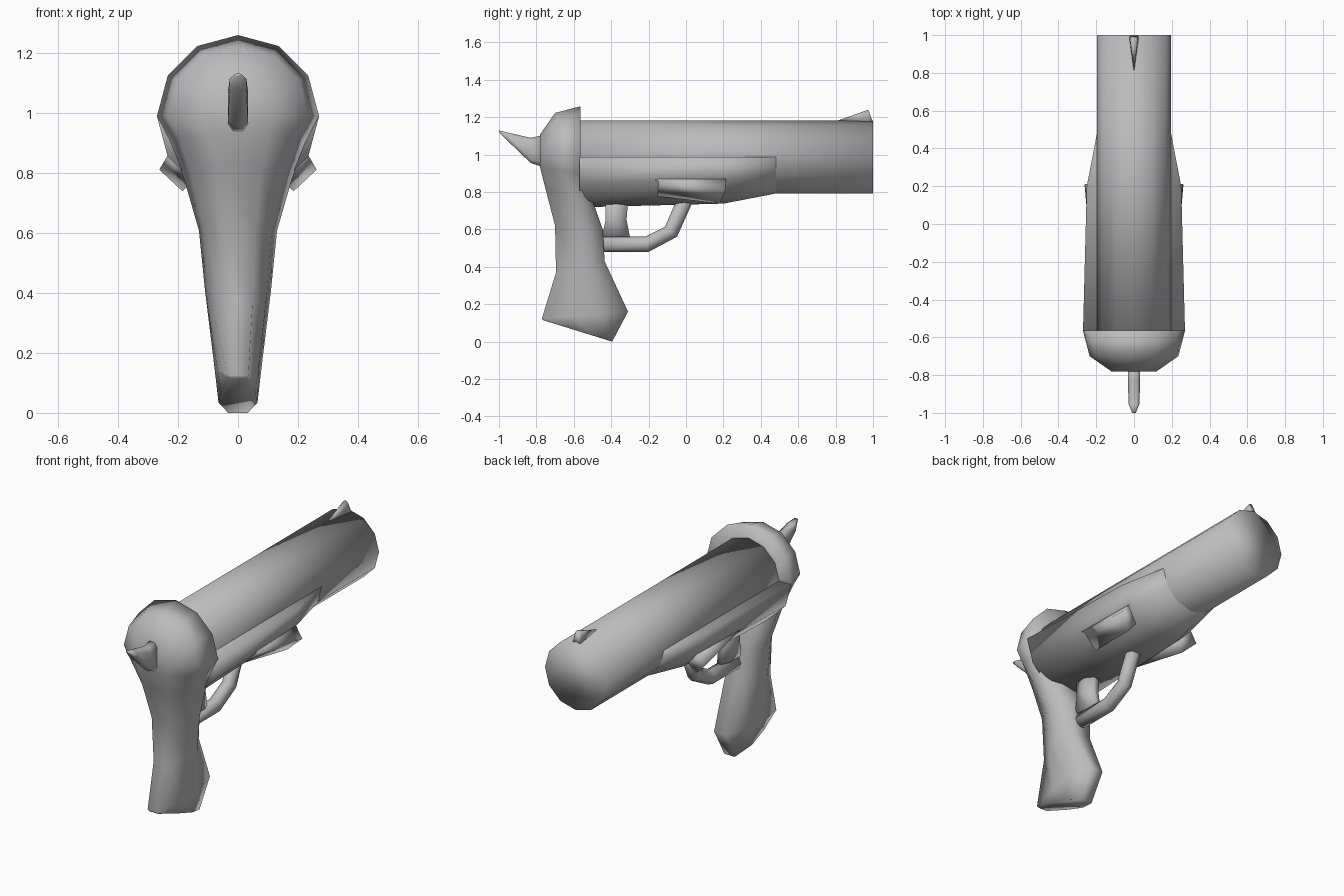
import bpy, bmesh, math

if "Cube" in bpy.data.objects:
    bpy.data.objects.remove(bpy.data.objects["Cube"])

metal = bpy.data.materials.new("grey metal")
metal.diffuse_color = (0.5, 0.5, 0.5, 1)
metal.use_nodes = True
metal.node_tree.nodes["Principled BSDF"].inputs["Base Color"].default_value = metal.diffuse_color


def finish(name, bm):
    bmesh.ops.remove_doubles(bm, verts=bm.verts, dist=0.0005)
    bmesh.ops.recalc_face_normals(bm, faces=bm.faces)
    for f in bm.faces:
        f.smooth = True
    me = bpy.data.meshes.new(name)
    bm.to_mesh(me)
    bm.free()
    me.materials.append(metal)
    ob = bpy.data.objects.new(name, me)
    bpy.context.collection.objects.link(ob)
    return ob


def loft(bm, rings, closed=True, start=True, end=True):
    """Skin equal-length rings, optionally capping the ends."""
    vs = [[bm.verts.new(p) for p in r] for r in rings]
    n = len(vs[0])
    for a, b in zip(vs, vs[1:]):
        for i in range(n if closed else n - 1):
            j = (i + 1) % n
            bm.faces.new((a[i], a[j], b[j], b[i]))
    if start:
        bm.faces.new(vs[0])
    if end:
        bm.faces.new(vs[-1])


def arc(y, r, a0, a1, n, cz=0.988):
    return [(r * math.cos(math.radians(a0 + (a1 - a0) * i / n)), y,
             cz + r * math.sin(math.radians(a0 + (a1 - a0) * i / n))) for i in range(n + 1)]


def hull(name, pts):
    bm = bmesh.new()
    for p in pts:
        bm.verts.new(p)
    bmesh.ops.convex_hull(bm, input=bm.verts)
    return finish(name, bm)


# Barrel: twelve-sided cylinder
bm = bmesh.new()
loft(bm, [arc(y, 0.195, 0, 360, 12)[:-1] for y in (-0.6, 1.0)])
finish("barrel", bm)

# Lower frame: half shell wrapped round the barrel, tapering at the muzzle end
bm = bmesh.new()
loft(bm, [arc(y, r, 180, 360, 6) for y, r in ((-0.57, 0.27), (0.2, 0.25), (0.48, 0.196))])
finish("lower_frame", bm)

# Grip with domed head: half lathe above, lofted handle below
bm = bmesh.new()
head = ((-0.78, 0.0), (-0.78, 0.12), (-0.70, 0.235), (-0.565, 0.27), (-0.565, 0.135), (-0.565, 0.0))
loft(bm, [arc(y, r, 0, 180, 6) for y, r in head], closed=False, start=False, end=False)
# back y, back z, front y, front z, half width, where the widest point lies
sections = ((-0.78, 0.988, -0.565, 0.988, 0.27, 1.0),
            (-0.78, 0.93, -0.56, 0.90, 0.225, 0.98),
            (-0.752, 0.82, -0.505, 0.77, 0.18, 0.8),
            (-0.70, 0.62, -0.445, 0.60, 0.13, 0.65),
            (-0.695, 0.37, -0.435, 0.43, 0.11, 0.65),
            (-0.77, 0.125, -0.31, 0.16, 0.078, 0.65),
            (-0.765, 0.115, -0.395, 0.0, 0.065, 0.7))
rings = []
for yb, zb, yf, zf, w, t in sections:
    half = [(k * w, yb + (yf - yb) * s, zb + (zf - zb) * s)
            for k, s in ((0.444, 0), (0.87, 0.372), (1, t), (0.5, 1))]
    rings.append(half + [(-x, y, z) for x, y, z in reversed(half)])
loft(bm, rings, start=False)
finish("grip", bm)

# Hammer: flattened spur
bm = bmesh.new()
rings = []
for y, lo, hi, w in ((-0.76, 0.932, 1.105, 0.033), (-0.83, 0.955, 1.09, 0.033),
                     (-0.955, 1.075, 1.118, 0.028), (-1.0, 1.12, 1.13, 0.01)):
    h = (hi - lo) * 0.15
    rings.append([(-w, y, lo + h), (-w * 0.5, y, lo), (w * 0.5, y, lo), (w, y, lo + h),
                  (w, y, hi - h), (w * 0.5, y, hi), (-w * 0.5, y, hi), (-w, y, hi - h)])
loft(bm, rings)
finish("hammer", bm)

# Front sight: small wedge
hull("front_sight", [(0, 0.80, 1.178)] + [(s * x, y, z) for s in (-1, 1) for x, y, z in
                     ((0.025, 0.985, 1.17), (0.02, 0.975, 1.225), (0.008, 0.975, 1.24), (0.02, 1.0, 1.17))])

# Side catches: wedges rising toward the muzzle
for s, name in ((1, "right_catch"), (-1, "left_catch")):
    hull(name, [(s * x, y, z) for x, y, z in
                ((0.215, 0.215, 0.875), (0.262, 0.21, 0.81), (0.185, 0.18, 0.738), (0.13, 0.19, 0.81),
                 (0.228, -0.17, 0.868), (0.142, -0.16, 0.778), (0.12, -0.16, 0.83))])

# Trigger: curved blade
bm = bmesh.new()
rings = []
for yb, yf, z, w in ((-0.43, -0.31, 0.75, 0.045), (-0.43, -0.318, 0.65, 0.042), (-0.45, -0.30, 0.56, 0.035)):
    m = yf - 0.05
    rings.append([(-w, yb, z), (w, yb, z), (w, m, z), (w * 0.4, yf, z), (-w * 0.4, yf, z), (-w, m, z)])
loft(bm, rings)
finish("trigger", bm)

# Trigger guard: bent eight-sided tube
path = [(-0.47, 0.52), (-0.21, 0.52), (-0.08, 0.588), (0.0, 0.77)]
bm = bmesh.new()
rings = []
for i, (y, z) in enumerate(path):
    a, b = path[max(i - 1, 0)], path[min(i + 1, len(path) - 1)]
    ang = math.atan2(b[1] - a[1], b[0] - a[0])
    rings.append([(0.04 * math.cos(t), y - 0.042 * math.sin(t) * math.sin(ang),
                   z + 0.042 * math.sin(t) * math.cos(ang))
                  for t in (math.tau * k / 8 for k in range(8))])
loft(bm, rings)
finish("trigger_guard", bm)
